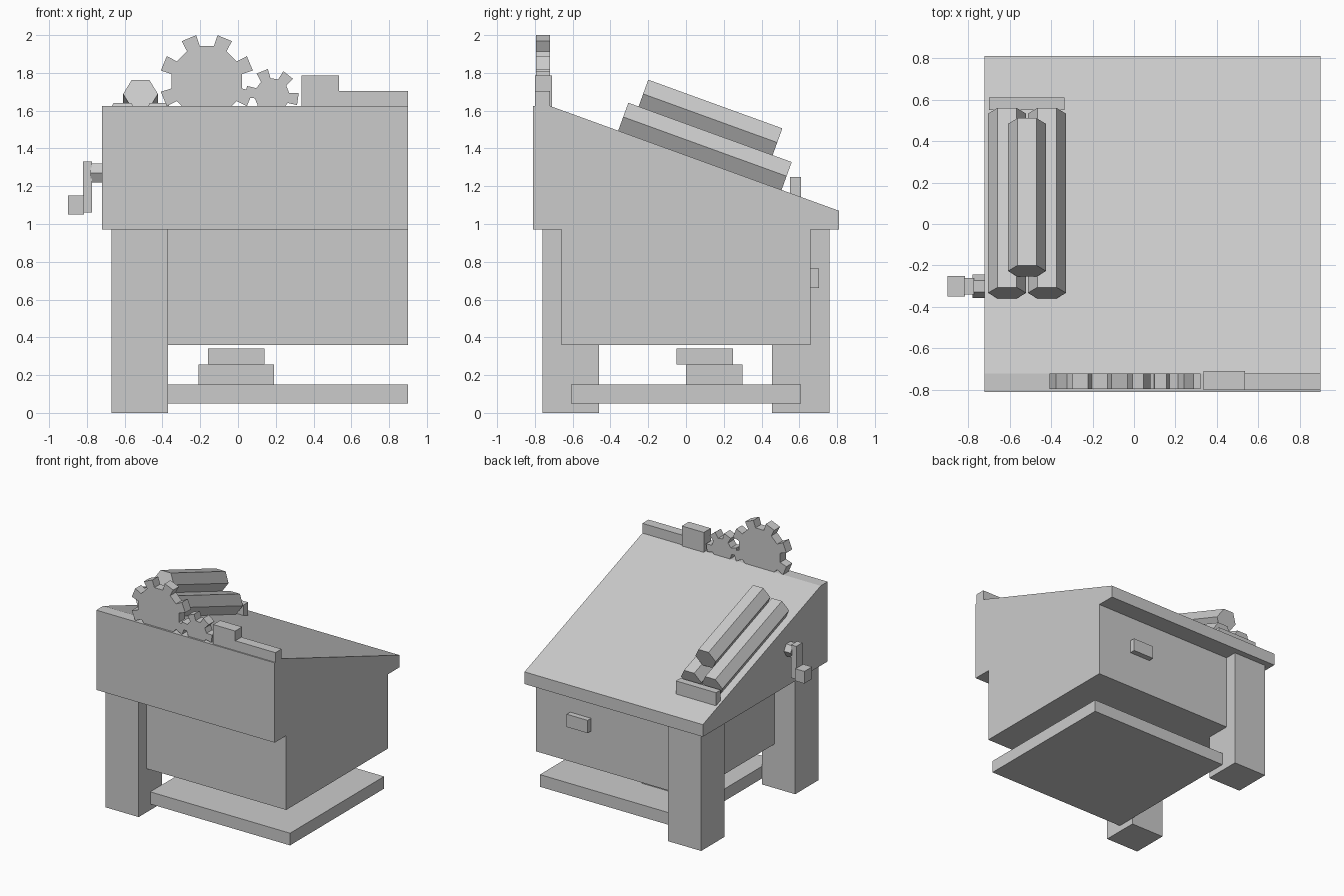
import bpy, bmesh
from math import cos, sin, pi, radians, atan2
from mathutils import Vector

if "Cube" in bpy.data.objects:
    bpy.data.objects.remove(bpy.data.objects["Cube"], do_unlink=True)

grey = bpy.data.materials.new("plain_grey")
grey.use_nodes = True
colour = (0.6, 0.6, 0.6, 1)
grey.diffuse_color = colour
grey.node_tree.nodes["Principled BSDF"].inputs["Base Color"].default_value = colour


def prism(name, profile, lo, hi, axis="Y"):
    """Extrude a flat profile along x (profile in y, z) or y (profile in x, z)."""
    bm = bmesh.new()
    place = (lambda u, v: (lo, u, v)) if axis == "X" else (lambda u, v: (u, lo, v))
    face = bm.faces.new([bm.verts.new(place(u, v)) for u, v in profile])
    new = bmesh.ops.extrude_face_region(bm, geom=[face])["geom"]
    shift = Vector((hi - lo, 0, 0)) if axis == "X" else Vector((0, hi - lo, 0))
    bmesh.ops.translate(bm, vec=shift, verts=[g for g in new if isinstance(g, bmesh.types.BMVert)])
    bmesh.ops.recalc_face_normals(bm, faces=bm.faces)
    mesh = bpy.data.meshes.new(name)
    bm.to_mesh(mesh)
    bm.free()
    mesh.materials.append(grey)
    ob = bpy.data.objects.new(name, mesh)
    bpy.context.collection.objects.link(ob)
    return ob


def box(name, x, y, z):
    return prism(name, [(x[0], z[0]), (x[1], z[0]), (x[1], z[1]), (x[0], z[1])], *y)


def hexagon(r, u=0, v=0):
    return [(u + r * cos(i * pi / 3), v + r * sin(i * pi / 3)) for i in range(6)]


def gear(name, x, z, teeth, tip, root, start, tip_half, root_half):
    pts = []
    for i in range(teeth):
        a = start + 360 * i / teeth
        for r, off in ((root, -root_half), (tip, -tip_half), (tip, tip_half), (root, root_half)):
            t = radians(a + off)
            pts.append((x + r * cos(t), z + r * sin(t)))
    return prism(name, pts, -0.795, -0.72)


# Sloping desk body
front_y, ridge_y, back_y = -0.81, -0.72, 0.81
ridge_z, back_z = 1.625, 1.07
prism("desk_top", [(front_y, 0.97), (back_y, 0.97), (back_y, back_z),
                   (ridge_y, ridge_z), (front_y, ridge_z)], -0.72, 0.90, "X")

# Cabinet, legs and drawer handle
box("cabinet", (-0.48, 0.90), (-0.66, 0.66), (0.36, 0.97))
for name, y in (("front_leg", (-0.76, -0.46)), ("back_leg", (0.455, 0.76))):
    box(name, (-0.67, -0.37), y, (0, 0.97))
box("drawer_handle", (0.40, 0.59), (0.65, 0.705), (0.66, 0.765))

# Base board with stepped pedal
box("base_board", (-0.37, 0.90), (-0.61, 0.61), (0.05, 0.15))
box("pedal_base", (-0.21, 0.19), (0, 0.30), (0.15, 0.255))
box("pedal_plate", (-0.16, 0.14), (-0.05, 0.25), (0.255, 0.34))

# Gears and blocks along the front ridge
gear("large_gear", -0.165, 1.756, 8, 0.25, 0.19, 22.5, 9.5, 11)
gear("small_gear", 0.18, 1.68, 6, 0.142, 0.092, -8, 13, 17)
box("tall_block", (0.335, 0.535), (-0.80, -0.71), (1.60, 1.785))
box("long_block", (0.535, 0.90), (-0.80, -0.72), (1.60, 1.705))

# Stacked hexagonal rods lying on the slope
slope = atan2(ridge_z - back_z, back_y - ridge_y)
for name, x, y, z, length in (("outer_rod", -0.612, 0.10, 1.41, 0.92),
                              ("inner_rod", -0.42, 0.10, 1.41, 0.92),
                              ("upper_rod", -0.516, 0.128, 1.56, 0.755)):
    rod = prism(name, hexagon(0.092), -length / 2, length / 2)
    rod.location = (x, y, z)
    rod.rotation_euler.x = -slope
box("rod_stop", (-0.70, -0.335), (0.55, 0.61), (1.10, 1.25))

# Side crank
prism("crank_hub", hexagon(0.057, -0.30, 1.27), -0.78, -0.70, "X")
box("crank_arm", (-0.82, -0.772), (-0.34, -0.26), (1.06, 1.33))
box("crank_knob", (-0.90, -0.815), (-0.35, -0.25), (1.05, 1.15))
